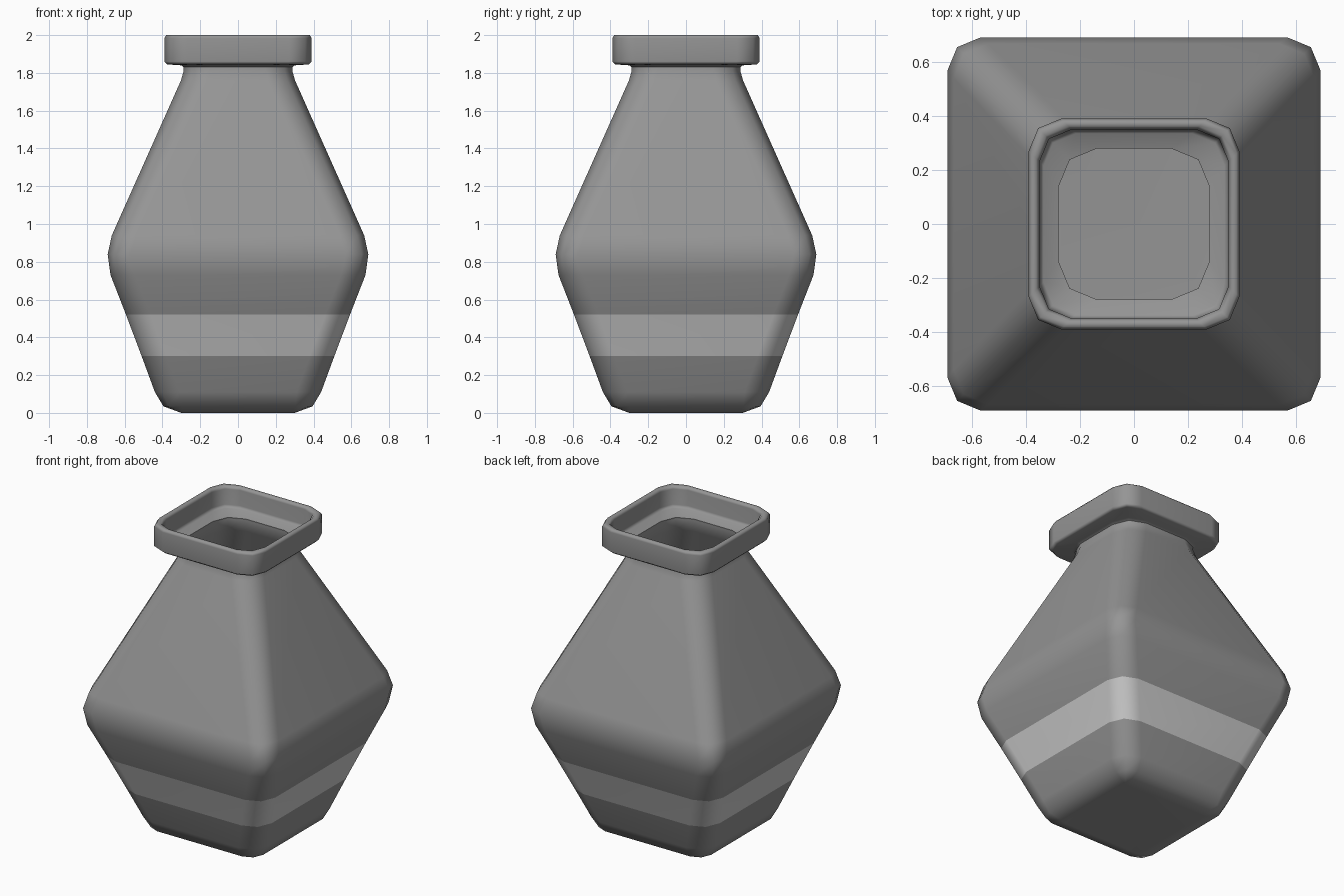
import bpy
import bmesh
from math import sin, cos, pi, radians

cube = bpy.data.objects.get("Cube")
if cube:
    bpy.data.objects.remove(cube, do_unlink=True)


def make_material(name, grey):
    mat = bpy.data.materials.new(name)
    colour = (grey, grey, grey, 1)
    mat.use_nodes = True
    mat.diffuse_color = colour
    bsdf = mat.node_tree.nodes["Principled BSDF"]
    bsdf.inputs["Base Color"].default_value = colour
    bsdf.inputs["Roughness"].default_value = 0.6
    return mat


clay = make_material("grey clay", 0.3)
pale = make_material("pale band", 0.61)


def rounded_square(bm, half, radius, z):
    """Ring of twelve vertices: a square with two-segment round corners."""
    ring = []
    for corner in range(4):
        turn = corner * pi / 2
        sx = 1 if corner in (0, 3) else -1
        sy = 1 if corner in (0, 1) else -1
        for step in range(3):
            a = turn + step * pi / 4
            ring.append(bm.verts.new((sx * (half - radius) + radius * cos(a),
                                      sy * (half - radius) + radius * sin(a), z)))
    return ring


def loft(name, profile, closed, band=None):
    """Skin rounded squares given as (half width, corner radius, height)."""
    bm = bmesh.new()
    rings = [rounded_square(bm, *p) for p in profile]
    pairs = list(zip(rings, rings[1:]))
    if closed:
        pairs.append((rings[-1], rings[0]))
    else:
        bm.faces.new(rings[0][::-1])
        bm.faces.new(rings[-1])
    for index, (low, high) in enumerate(pairs):
        for i in range(len(low)):
            j = (i + 1) % len(low)
            face = bm.faces.new((low[i], low[j], high[j], high[i]))
            face.material_index = int(index == band)
    bmesh.ops.recalc_face_normals(bm, faces=bm.faces)
    mesh = bpy.data.meshes.new(name)
    bm.to_mesh(mesh)
    bm.free()
    mesh.materials.append(clay)
    mesh.materials.append(pale)
    obj = bpy.data.objects.new(name, mesh)
    bpy.context.collection.objects.link(obj)
    bpy.ops.object.select_all(action="DESELECT")
    obj.select_set(True)
    bpy.context.view_layer.objects.active = obj
    bpy.ops.object.shade_smooth_by_angle(angle=radians(60))
    weighted = obj.modifiers.new("Even shading", "WEIGHTED_NORMAL")
    weighted.keep_sharp = True
    return obj


# Hollow body: up the outside, over the neck, down the inside
outside = [
    (0.30, 0.02, 0.0), (0.395, 0.09, 0.035), (0.44, 0.13, 0.11),
    (0.51, 0.13, 0.30), (0.593, 0.13, 0.52), (0.675, 0.13, 0.73),
    (0.69, 0.12, 0.84), (0.668, 0.13, 0.94), (0.302, 0.14, 1.76),
    (0.288, 0.14, 1.81), (0.288, 0.14, 1.85),
]
inside = [
    (0.28, 0.14, 1.85), (0.28, 0.14, 1.77), (0.645, 0.13, 0.94),
    (0.67, 0.12, 0.84), (0.655, 0.13, 0.73), (0.42, 0.13, 0.12),
    (0.37, 0.09, 0.05), (0.28, 0.02, 0.025),
]
loft("vase_body", outside + inside, closed=False, band=3)

# Square collar around the mouth, with a sloping ledge inside
collar = [
    (0.282, 0.14, 1.825), (0.30, 0.14, 1.84), (0.375, 0.12, 1.845),
    (0.39, 0.12, 1.86), (0.39, 0.12, 1.985), (0.38, 0.12, 2.0),
    (0.362, 0.12, 2.0), (0.35, 0.12, 1.985), (0.35, 0.12, 1.885),
    (0.335, 0.12, 1.87), (0.279, 0.14, 1.85),
]
loft("mouth_collar", collar, closed=True)
